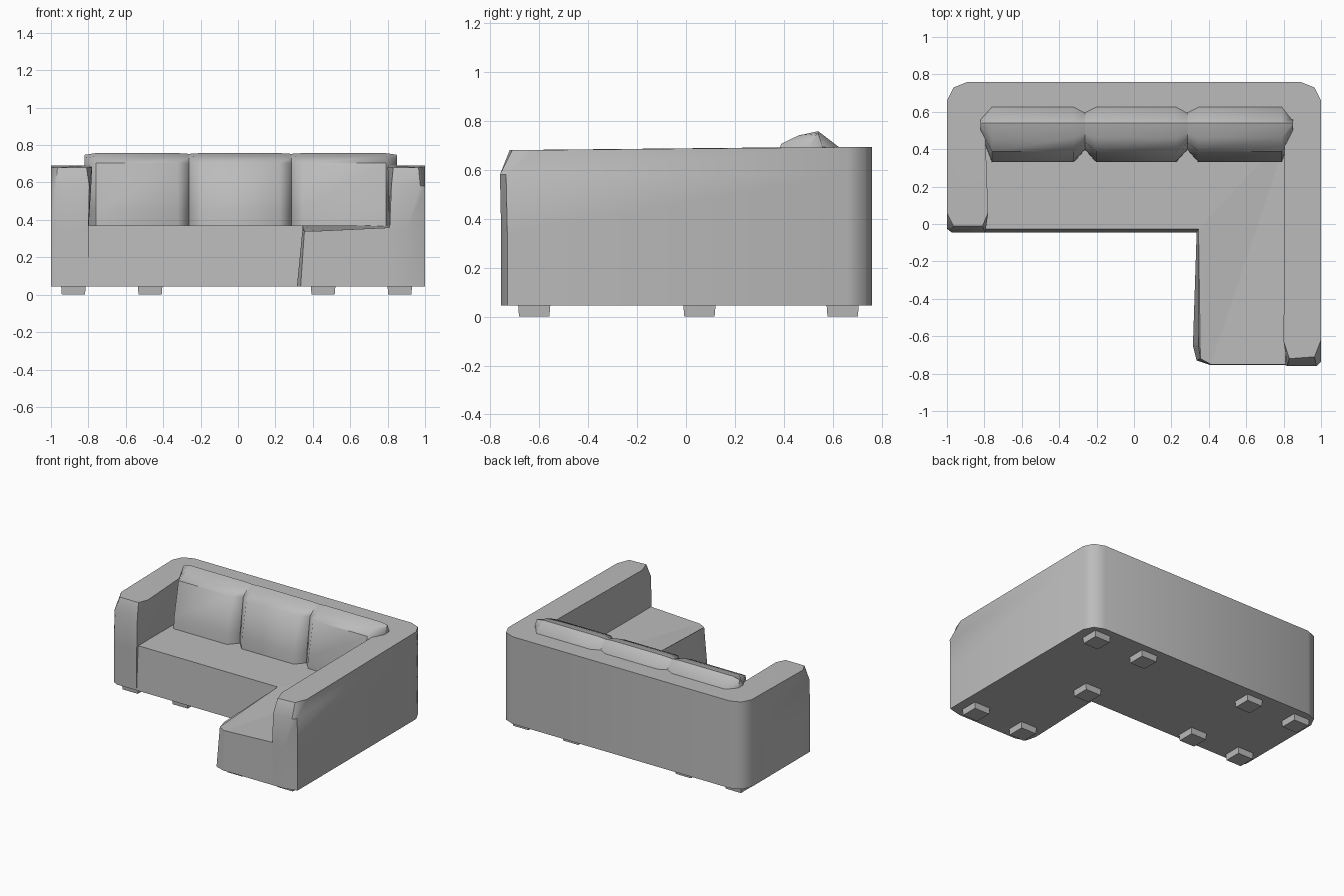
import bpy, bmesh, math

if "Cube" in bpy.data.objects:
    bpy.data.objects.remove(bpy.data.objects["Cube"], do_unlink=True)

# Single upholstery colour
grey = bpy.data.materials.new("grey_fabric")
grey.use_nodes = True
colour = (0.5, 0.5, 0.5, 1)
grey.diffuse_color = colour
grey.node_tree.nodes["Principled BSDF"].inputs["Base Color"].default_value = colour


def loft(name, rings, smooth=True):
    """Skin closed rings of equal length and cap both ends."""
    bm = bmesh.new()
    loops = [[bm.verts.new(p) for p in ring] for ring in rings]
    for a, b in zip(loops, loops[1:]):
        for i in range(len(a)):
            j = (i + 1) % len(a)
            bm.faces.new((a[i], a[j], b[j], b[i]))
    caps = [bm.faces.new(loops[0]), bm.faces.new(loops[-1])]
    bm.normal_update()
    bmesh.ops.recalc_face_normals(bm, faces=bm.faces)
    bmesh.ops.triangulate(bm, faces=caps, ngon_method='EAR_CLIP')
    mesh = bpy.data.meshes.new(name)
    bm.to_mesh(mesh)
    bm.free()
    obj = bpy.data.objects.new(name, mesh)
    bpy.context.collection.objects.link(obj)
    mesh.materials.append(grey)
    if smooth:
        bpy.ops.object.select_all(action='DESELECT')
        obj.select_set(True)
        bpy.context.view_layer.objects.active = obj
        bpy.ops.object.shade_smooth_by_angle(angle=math.radians(48))


# Back and arms: one U-shaped wall, rounded at the rear corners.
# It is built as three straight lofts' worth of outline in one closed ring.
FLOOR, SEAT = 0.045, 0.37
inner = [(-0.795, 0.48), (0.805, 0.48)]
rear = [(1, 0.66), (0.965, 0.73), (0.89, 0.76),
        (-0.89, 0.76), (-0.965, 0.73), (-1, 0.66)]


def wall_ring(z, short_arm, long_arm, rise=0.0):
    outline = short_arm + inner + long_arm + rear
    return [(x, y, z + rise * min(max(y / 0.4, 0), 1)) for x, y in outline]


short_low = [(-1, -0.025), (-0.96, -0.045), (-0.8, -0.045), (-0.8, 0.06)]
long_low = [(0.81, -0.65), (0.81, -0.755), (0.9, -0.755), (1, -0.73)]
short_mid = [(-1, -0.02), (-0.975, -0.045), (-0.795, -0.045), (-0.785, 0.06)]
long_mid = [(0.805, -0.66), (0.82, -0.76), (0.975, -0.76), (1, -0.735)]
short_top = [(-1, 0.06), (-0.965, -0.01), (-0.81, -0.01), (-0.78, 0.06)]
long_top = [(0.8, -0.63), (0.83, -0.72), (0.965, -0.71), (1, -0.62)]
loft("back_and_arms", [
    wall_ring(FLOOR, short_low, long_low),
    wall_ring(0.34, short_low, long_low),
    wall_ring(0.58, short_mid, long_mid),
    wall_ring(0.68, short_top, long_top, 0.012),
])

# Seat with the projecting chaise, front edges leaning inward
seat_bottom = [(-0.81, 0.5), (-0.81, -0.045), (0.335, -0.045), (0.315, -0.65),
               (0.335, -0.73), (0.41, -0.755), (0.83, -0.755), (0.83, 0.5)]
seat_top = [(-0.81, 0.5, SEAT), (-0.81, -0.028, SEAT), (0.345, -0.028, SEAT),
            (0.345, -0.65, 0.35), (0.355, -0.72, 0.34), (0.41, -0.75, 0.34),
            (0.83, -0.75, 0.36), (0.83, 0.5, SEAT)]
loft("seat", [[(x, y, FLOOR) for x, y in seat_bottom], seat_top], smooth=False)

# Back cushions: rounded profile, pulled in toward a ridge at each end
profile = [(0.33, 0.36), (0.335, 0.45), (0.388, 0.705), (0.46, 0.74),
           (0.54, 0.757), (0.625, 0.692), (0.63, 0.36)]


def cushion(name, left, right, pull_left, pull_right):
    def section(x, pull):
        return [(x, y + (0.54 - y) * pull, z - 0.012 * pull * (z > 0.5))
                for y, z in profile]
    loft(name, [section(left, pull_left), section(left + 0.06, 0),
                section(right - 0.06, 0), section(right, pull_right)])


cushion("right_cushion", -0.82, -0.262, 0.75, 0.32)
cushion("middle_cushion", -0.262, 0.285, 0.32, 0.32)
cushion("left_cushion", 0.285, 0.85, 0.32, 0.75)

# Square feet, slightly tapered, under both wings
foot_spots = [(x, y) for x in (-0.88, -0.47, 0.455, 0.865)
              for y in (-0.62, 0.055, 0.64)
              if not (x < 0 and y < -0.5) and not (x > 0.8 and y == 0.055)]
for n, (x, y) in enumerate(foot_spots, 1):
    def square(h, z):
        return [(x + sx * h, y + sy * h, z)
                for sx, sy in ((-1, -1), (1, -1), (1, 1), (-1, 1))]
    loft(f"foot_{n}", [square(0.062, 0), square(0.066, 0.05)], smooth=False)
